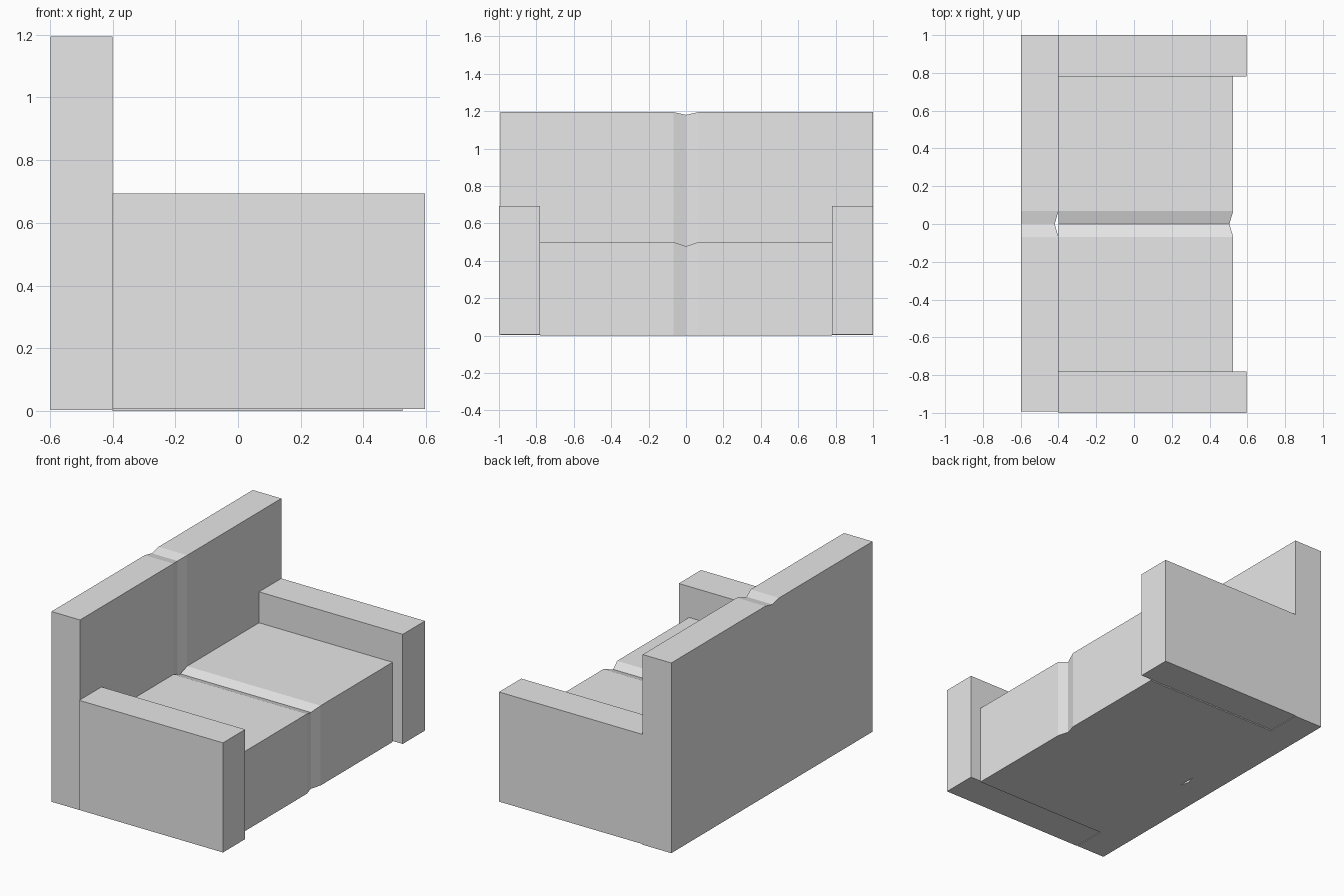
import bpy, bmesh

cube = bpy.data.objects.get("Cube")
if cube:
    bpy.data.objects.remove(cube, do_unlink=True)

grey = bpy.data.materials.new("light_grey_fabric")
grey.use_nodes = True
colour = (0.8, 0.8, 0.8, 1)
grey.diffuse_color = colour
grey.node_tree.nodes["Principled BSDF"].inputs["Base Color"].default_value = colour


def block(name, x, z, stations):
    """Loft a box along y; each station is (y, dip in x, dip in z)."""
    bm = bmesh.new()
    rings = []
    for y, dx, dz in stations:
        front, top = x[1] - dx, z[1] - dz
        corners = [(x[0], z[0]), (front, z[0]), (front, top), (x[0], top)]
        rings.append([bm.verts.new((cx, y, cz)) for cx, cz in corners])
    for a, b in zip(rings, rings[1:]):
        for i in range(4):
            j = (i + 1) % 4
            bm.faces.new((a[i], a[j], b[j], b[i]))
    bm.faces.new(rings[0])
    bm.faces.new(rings[-1])
    bmesh.ops.recalc_face_normals(bm, faces=bm.faces)
    mesh = bpy.data.meshes.new(name)
    bm.to_mesh(mesh)
    bm.free()
    mesh.materials.append(grey)
    obj = bpy.data.objects.new(name, mesh)
    bpy.context.collection.objects.link(obj)
    return obj


def creased(y0, y1, dx, dz):
    """Stations with a shallow V crease in the middle."""
    w = 0.068
    return [(y0, 0, 0), (-w, 0, 0), (0, dx, dz), (w, 0, 0), (y1, 0, 0)]


# Backrest and seat, each with a centre crease
block("backrest", (-0.598, -0.4), (0.003, 1.195), creased(-0.993, 1.0, 0.02, 0.015))
block("seat", (-0.4, 0.525), (0, 0.5), creased(-0.78, 0.78, 0.02, 0.022))

# Armrests at both ends
for name, side in (("armrest_near", -1), ("armrest_far", 1)):
    ends = sorted((side * 0.78, side * 1.0))
    block(name, (-0.4, 0.596), (0.007, 0.694), [(y, 0, 0) for y in ends])
